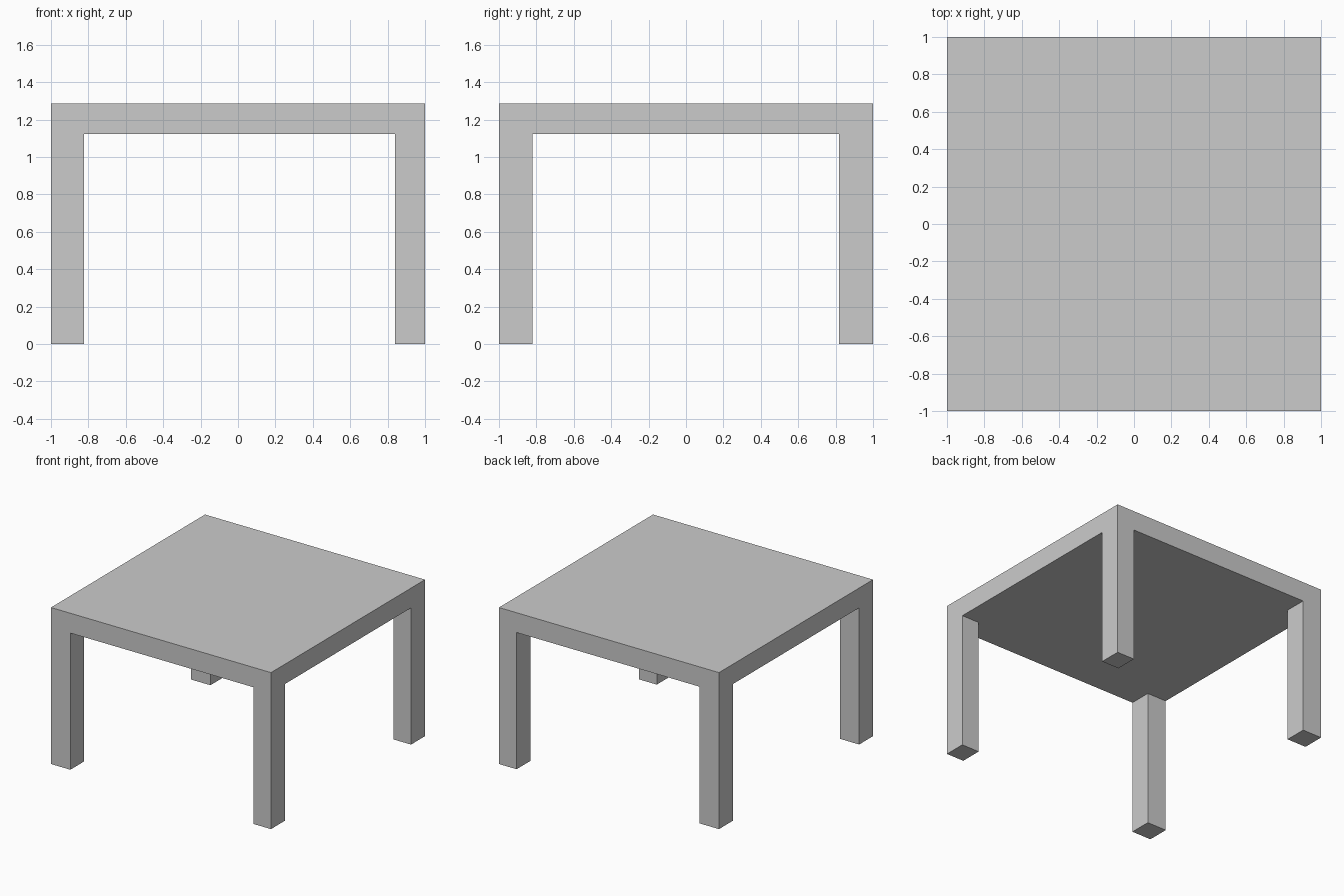
import bpy, bmesh
from mathutils import Matrix, Vector

if "Cube" in bpy.data.objects:
    bpy.data.objects.remove(bpy.data.objects["Cube"])

TOP, UNDER = 1.286, 1.123
LEFT, RIGHT = -0.824, 0.84      # inner faces of the legs along x
FRONT, BACK = -0.82, 0.818      # inner faces of the legs along y

bm = bmesh.new()

# Table top slab
bmesh.ops.create_cube(bm, size=1, matrix=Matrix.Translation((0, 0, (TOP + UNDER) / 2))
                      @ Matrix.Diagonal((2, 2, TOP - UNDER, 1)))

# Score the slab along the inner faces of the legs
for axis, cuts in ((Vector((1, 0, 0)), (LEFT, RIGHT)), (Vector((0, 1, 0)), (FRONT, BACK))):
    for c in cuts:
        bmesh.ops.bisect_plane(bm, geom=bm.verts[:] + bm.edges[:] + bm.faces[:],
                               plane_co=axis * c, plane_no=axis)

# Legs: pull the four underside corners down to the floor
corners = []
for f in bm.faces:
    c = f.calc_center_median()
    if f.normal.z < -0.9 and not LEFT < c.x < RIGHT and not FRONT < c.y < BACK:
        corners.append(f)
feet = bmesh.ops.extrude_discrete_faces(bm, faces=corners)["faces"]
for f in feet:
    for v in f.verts:
        v.co.z = 0

# Merge flush faces into clean flat sides
bmesh.ops.remove_doubles(bm, verts=bm.verts[:], dist=1e-5)
bmesh.ops.dissolve_limit(bm, angle_limit=0.01, verts=bm.verts[:], edges=bm.edges[:])
bmesh.ops.recalc_face_normals(bm, faces=bm.faces[:])

mesh = bpy.data.meshes.new("table")
bm.to_mesh(mesh)
bm.free()
bpy.context.collection.objects.link(bpy.data.objects.new("table", mesh))
